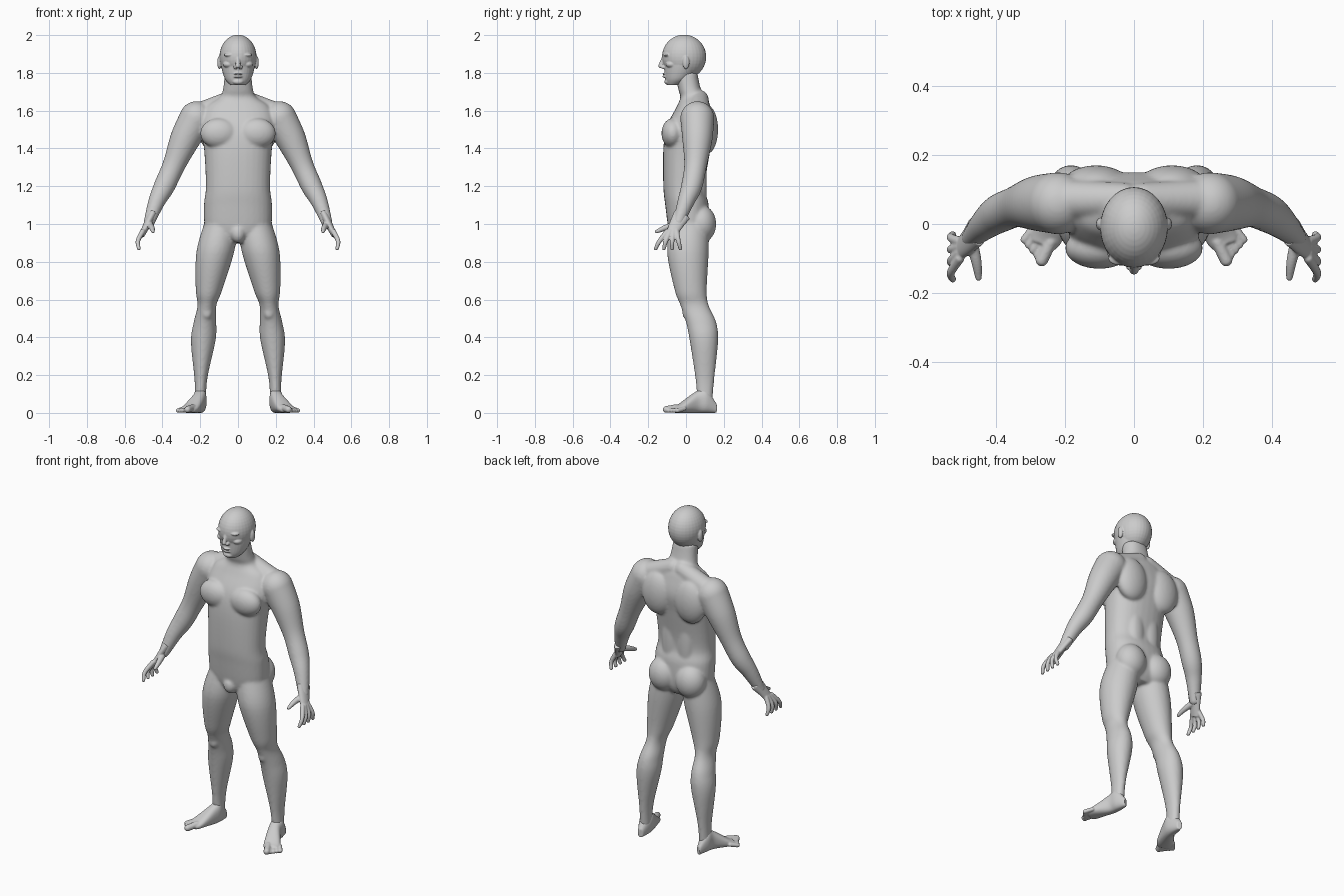
import bpy, bmesh, math
from mathutils import Vector, Matrix

cube = bpy.data.objects.get("Cube")
if cube:
    bpy.data.objects.remove(cube)

skin = bpy.data.materials.new("plain_grey")
skin.use_nodes = True
grey = (.6, .6, .6, 1)
skin.diffuse_color = grey
skin.node_tree.nodes["Principled BSDF"].inputs["Base Color"].default_value = grey


def refine(rows, steps=6):
    """Smooth spline through rows of numbers."""
    rows = [Vector(row) for row in rows]
    out = []
    for i in range(len(rows) - 1):
        before, start = rows[max(i - 1, 0)], rows[i]
        end, after = rows[i + 1], rows[min(i + 2, len(rows) - 1)]
        leave, arrive = (end - before) / 2, (after - start) / 2
        for k in range(steps):
            t = k / steps
            ease = t * t * (3 - 2 * t)
            out.append(start.lerp(end, ease) + leave * (t * (1 - t) ** 2)
                       - arrive * (t * t * (1 - t)))
    return out + [rows[-1]]


def loft(bm, rings, power=2.0, sides=32):
    """Skin closed rings given as centre, half-width vector, half-height vector."""
    loops = []
    for centre, across, up in rings:
        loop = []
        for i in range(sides):
            angle = math.tau * i / sides
            c, s = math.cos(angle), math.sin(angle)
            point = (centre + across * math.copysign(abs(c) ** (2 / power), c)
                     + up * math.copysign(abs(s) ** (2 / power), s))
            loop.append(bm.verts.new(point))
        loops.append(loop)
    for lower, upper in zip(loops, loops[1:]):
        for i in range(sides):
            bm.faces.new((lower[i - 1], lower[i], upper[i], upper[i - 1]))
    bm.faces.new(loops[0])
    bm.faces.new(loops[-1])


def stack(bm, rows, side=0, power=2.0):
    """Level sections as height, front, back, half width; limbs splay outward going down."""
    rings = []
    for z, front, back, half in refine(rows):
        centre = Vector((side * (.2 - .11 * z * z), (front + back) / 2, z))
        rings.append((centre, Vector((half, 0, 0)), Vector((0, (back - front) / 2, 0))))
    loft(bm, rings, power)


def ball(bm, centre, radii, side=1):
    x, y, z = centre
    matrix = Matrix.Translation((x * side, y, z)) @ Matrix.Diagonal((*radii, 1))
    bmesh.ops.create_uvsphere(bm, u_segments=32, v_segments=20, radius=1, matrix=matrix)


def pair(bm, centre, radii):
    for side in (1, -1):
        ball(bm, centre, radii, side)


def tube(bm, path, side=1, wide=1.0):
    """Round limb along points with radii; wide stretches it front to back."""
    points = refine(path)
    last = len(points) - 1
    rings = []
    for i, p in enumerate(points):
        along = (points[min(i + 1, last)] - points[max(i - 1, 0)]).xyz
        along.x *= side
        across = along.cross(Vector((0, 1, 0)))
        if across.length < along.length * .3:
            across = along.cross(Vector((1, 0, 0)))
        across.normalize()
        deep = along.cross(across).normalized()
        rings.append((Vector((p.x * side, p.y, p.z)), across * p.w, deep * p.w * wide))
    loft(bm, rings)
    if wide == 1:
        for x, y, z, radius in (path[0], path[-1]):
            ball(bm, (x, y, z), (radius, radius, radius), side)


def finish(bm, name, voxel, rounds):
    """Fuse the overlapping forms into one smooth skin."""
    bmesh.ops.recalc_face_normals(bm, faces=bm.faces)
    mesh = bpy.data.meshes.new(name)
    bm.to_mesh(mesh)
    bm.free()
    mesh.materials.append(skin)
    obj = bpy.data.objects.new(name, mesh)
    bpy.context.collection.objects.link(obj)
    fuse = obj.modifiers.new("fuse", 'REMESH')
    fuse.mode = 'VOXEL'
    fuse.voxel_size = voxel
    fuse.use_smooth_shade = True
    relax = obj.modifiers.new("relax", 'SMOOTH')
    relax.factor = .5
    relax.iterations = rounds


# Torso and neck
body = bmesh.new()
stack(body, [
    (.9, -.06, .09, .1), (.96, -.09, .12, .17), (1.1, -.11, .12, .18),
    (1.2, -.12, .1, .17), (1.4, -.12, .13, .18), (1.52, -.1, .15, .2),
    (1.62, -.05, .13, .17), (1.67, -.03, .11, .1), (1.71, -.04, .08, .08),
    (1.8, -.06, .06, .07)], power=2.3)
# Chest, shoulder blades, lower back, buttocks and groin
pair(body, (.1, -.07, 1.48), (.1, .06, .08))
pair(body, (.11, .11, 1.5), (.1, .06, .13))
pair(body, (.05, .08, 1.22), (.05, .03, .2))
pair(body, (.09, .08, 1), (.09, .08, .1))
ball(body, (0, -.07, .95), (.04, .04, .05))

for side in (1, -1):
    # Neck-to-shoulder muscle
    tube(body, [(.03, .07, 1.66, .05), (.21, .07, 1.58, .06)], side)
    # Arm
    tube(body, [
        (.22, .06, 1.56, .09), (.28, .06, 1.45, .08), (.34, .05, 1.31, .06),
        (.39, .03, 1.2, .056), (.43, 0, 1.12, .045), (.47, -.04, 1.01, .03)], side)
    # Leg
    stack(body, [
        (1, -.08, .12, .09), (.85, -.1, .12, .1), (.65, -.06, .11, .07),
        (.57, -.03, .12, .05), (.48, 0, .16, .06), (.38, .02, .17, .065),
        (.18, .05, .15, .034), (.06, .06, .14, .03)], side)
    # Kneecap
    ball(body, (.165, .01, .53), (.03, .03, .04), side)
finish(body, "body", .007, 11)

# Skull and jaw
head = bmesh.new()
ball(head, (0, -.01, 1.885), (.098, .117, .117))
stack(head, [
    (1.735, -.1, -.03, .04), (1.77, -.11, .03, .07),
    (1.84, -.115, .08, .09), (1.9, -.12, .1, .09)])
# Brows, eyes, cheeks and ears
pair(head, (.04, -.1, 1.895), (.035, .02, .01))
pair(head, (.037, -.093, 1.874), (.016, .02, .01))
pair(head, (.05, -.075, 1.845), (.03, .033, .02))
pair(head, (.098, 0, 1.855), (.012, .018, .036))
# Nose, lips and chin
tube(head, [(0, -.115, 1.89, .009), (0, -.134, 1.837, .013)])
pair(head, (.014, -.12, 1.83), (.01, .014, .01))
for height in (1.78, 1.795):
    ball(head, (0, -.105, height), (.025, .02, .007))
ball(head, (0, -.095, 1.753), (.03, .02, .016))
finish(head, "head", .0035, 4)

for side, label in ((1, "left"), (-1, "right")):
    # Palm
    hand = bmesh.new()
    tube(hand, [(.455, -.02, 1.05, .025), (.48, -.05, 1, .02), (.51, -.08, .94, .015)],
         side, wide=1.9)
    # Fingers fan out from front to back
    for i in range(4):
        fan = i / 3
        tube(hand, [(.505, -.1 + fan * .05, .96, .014), (.53, -.14 + fan * .1, .91, .012),
                    (.525, -.16 + fan * .13, .87, .01)], side)
    # Thumb
    tube(hand, [(.47, -.05, 1, .018), (.456, -.11, .98, .015), (.45, -.155, .96, .01)], side)
    finish(hand, label + "_hand", .004, 4)

    # Foot: sections from heel to ball as x, y, half width, height
    foot = bmesh.new()
    across = Vector((.92 * side, .38, 0))
    rings = []
    for x, y, half, top in refine([
            (.195, .16, .015, .05), (.2, .1, .037, .125), (.21, .05, .037, .11),
            (.25, -.03, .047, .05), (.265, -.06, .04, .035)]):
        rings.append((Vector((x * side, y, top / 2)), across * half, Vector((0, 0, top / 2))))
    loft(foot, rings, power=2.4)
    # Toes step back from the big toe
    for i in range(5):
        step = i / 4
        radius = .012 if i else .018
        x, y = .24 + step * .05, -.05 + step * .04
        tube(foot, [(x, y, radius + .01, radius),
                    (x + .027, y - .055 + step * .02, radius, radius)], side)
    finish(foot, label + "_foot", .004, 4)
